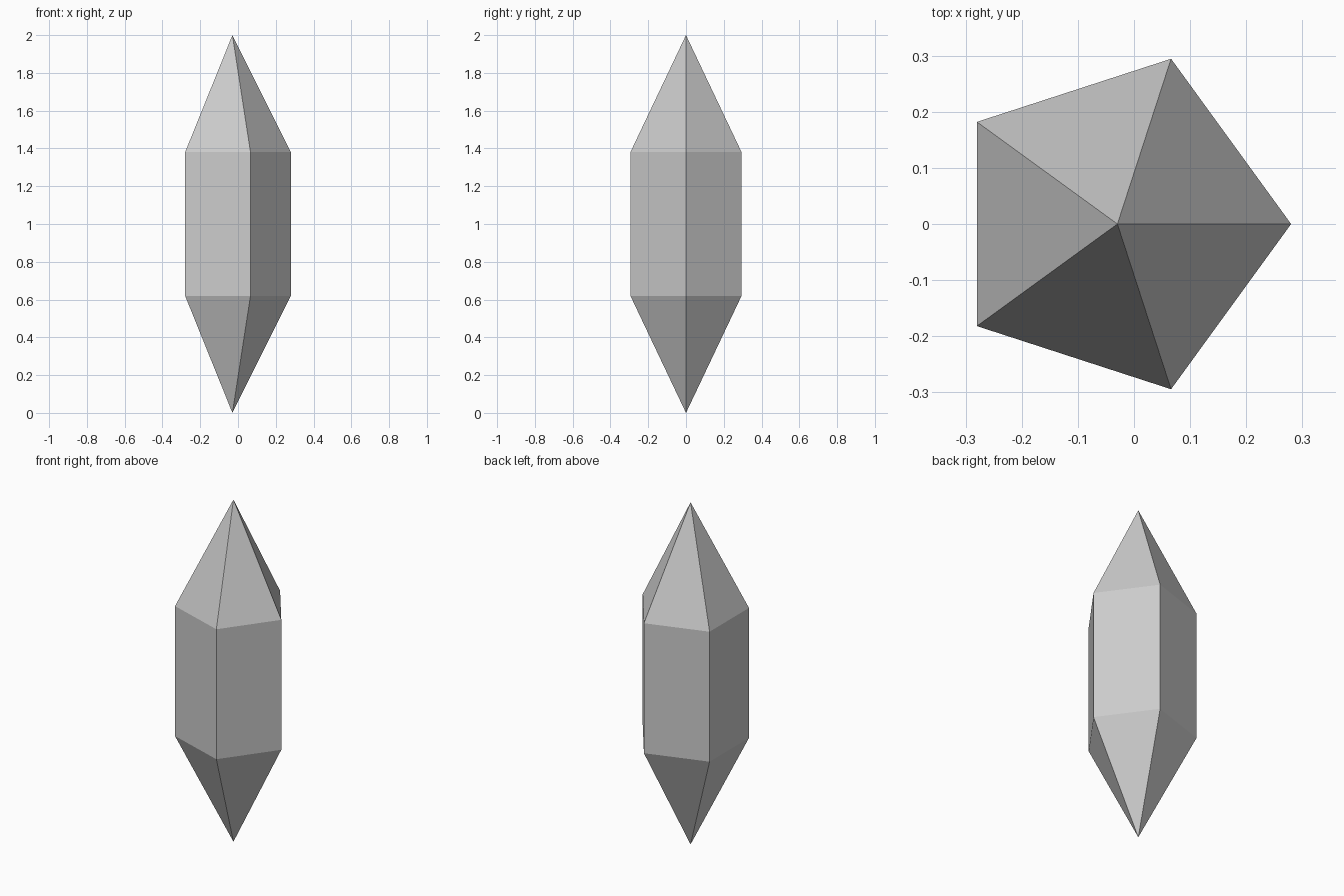
import bpy, bmesh
from math import cos, sin, tau, pi

if "Cube" in bpy.data.objects:
    bpy.data.objects.remove(bpy.data.objects["Cube"])

SIDES = 5
RADIUS = 0.56 / (1 + cos(pi / SIDES))   # pentagon is 0.56 wide along x
CENTRE_X = 0.28 - RADIUS                # centres the bounding box on x = 0
LOW, HIGH, TOP = 0.62, 1.38, 2.0

bm = bmesh.new()


def ring(z):
    return [bm.verts.new((CENTRE_X + RADIUS * cos(tau * i / SIDES),
                          RADIUS * sin(tau * i / SIDES), z))
            for i in range(SIDES)]


# Prism body with a point at each end
bottom_tip = bm.verts.new((CENTRE_X, 0, 0))
lower, upper = ring(LOW), ring(HIGH)
top_tip = bm.verts.new((CENTRE_X, 0, TOP))
for i in range(SIDES):
    j = (i + 1) % SIDES
    bm.faces.new((bottom_tip, lower[j], lower[i]))
    bm.faces.new((lower[i], lower[j], upper[j], upper[i]))
    bm.faces.new((upper[i], upper[j], top_tip))

mesh = bpy.data.meshes.new("crystal")
bm.to_mesh(mesh)
bm.free()
bpy.context.collection.objects.link(bpy.data.objects.new("crystal", mesh))
